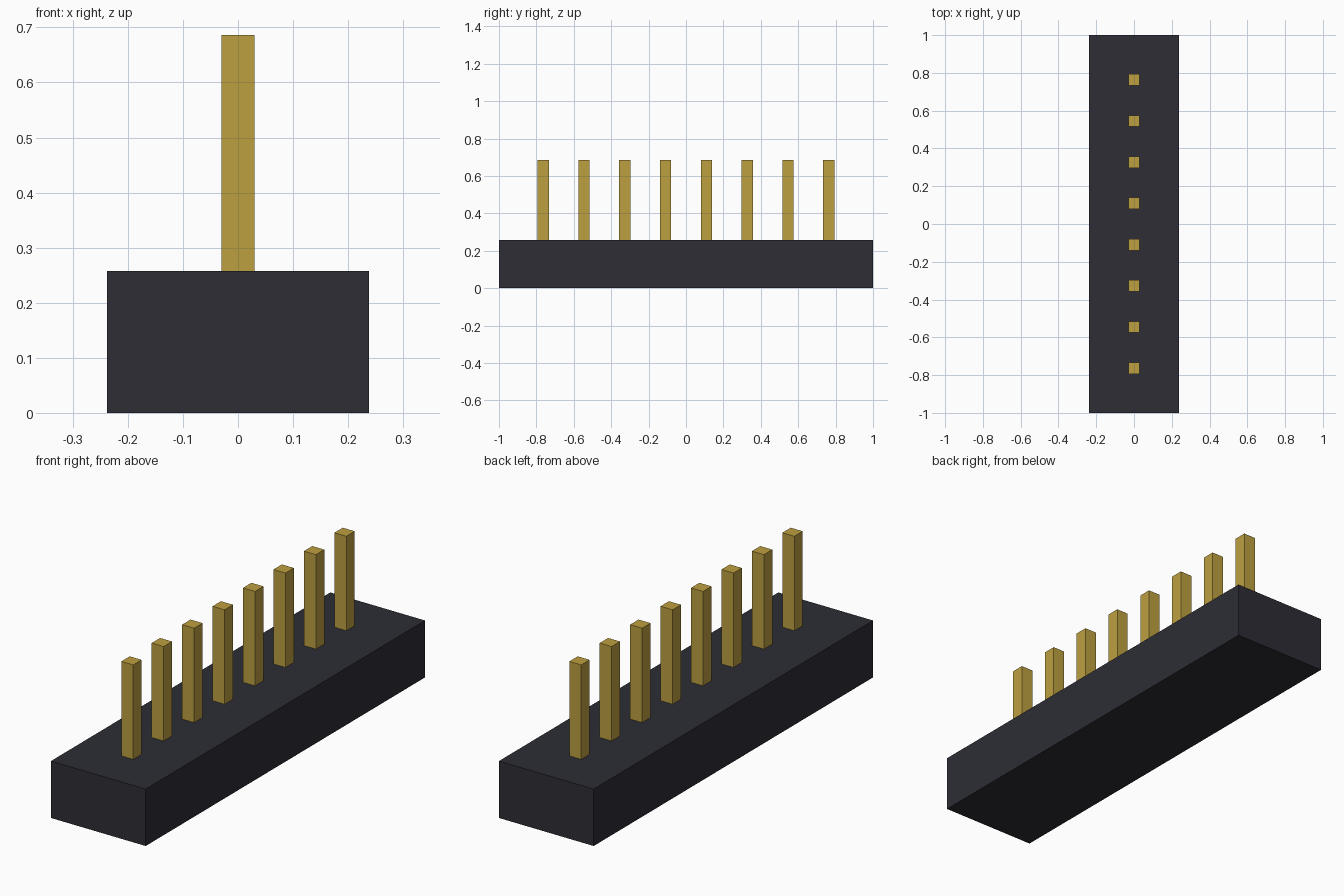
import bpy

# Remove the default cube
cube = bpy.data.objects.get("Cube")
if cube:
    bpy.data.objects.remove(cube, do_unlink=True)


def make_material(name, rgb):
    mat = bpy.data.materials.new(name)
    mat.use_nodes = True
    color = (*rgb, 1.0)
    mat.diffuse_color = color
    mat.node_tree.nodes["Principled BSDF"].inputs["Base Color"].default_value = color
    return mat


def add_box(name, size, y, bottom, mat):
    """Box centred on x = 0, resting at the given height."""
    bpy.ops.mesh.primitive_cube_add(size=1, location=(0, y, bottom + size[2] / 2))
    box = bpy.context.object
    box.name = box.data.name = name
    box.scale = size
    bpy.ops.object.transform_apply(location=False, rotation=False, scale=True)
    box.data.materials.append(mat)
    return box


black_plastic = make_material("black_plastic", (0.026, 0.026, 0.036))
gold_metal = make_material("gold_metal", (0.51, 0.35, 0.052))

# Housing block
add_box("housing", (0.475, 2.0, 0.258), 0, 0, black_plastic)

# Row of square pins, seated just above the underside of the housing
PIN_COUNT, PITCH, PIN_WIDTH, PIN_TOP, PIN_BASE = 8, 0.218, 0.06, 0.686, 0.004
for i in range(PIN_COUNT):
    y = (i - (PIN_COUNT - 1) / 2) * PITCH
    add_box(f"pin_{i + 1}", (PIN_WIDTH, PIN_WIDTH, PIN_TOP - PIN_BASE),
            y, PIN_BASE, gold_metal)
